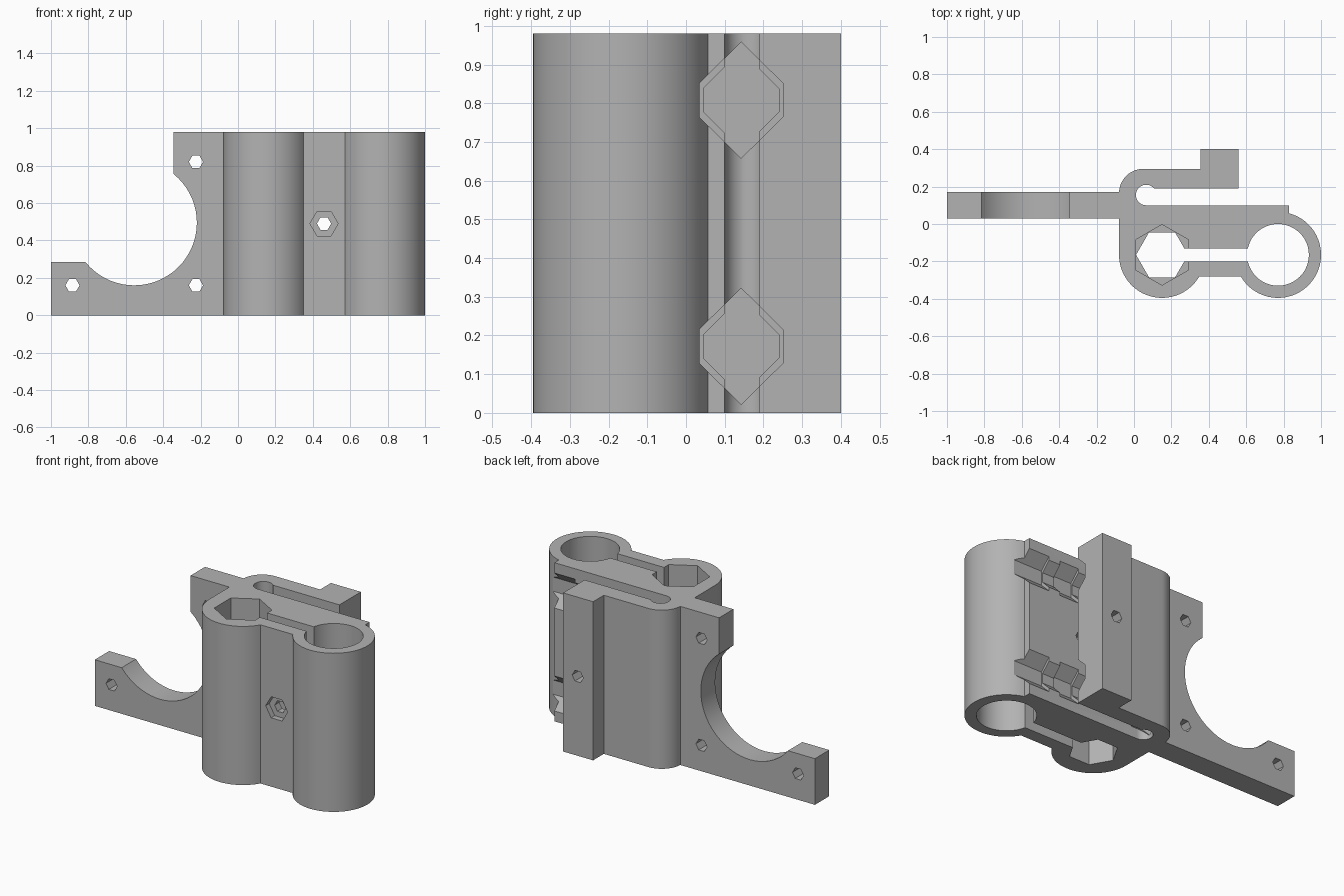
import bpy, bmesh
from math import radians, cos, sin

default = bpy.data.objects.get("Cube")
if default:
    bpy.data.objects.remove(default, do_unlink=True)

grey = bpy.data.materials.new("plain_grey")
grey.use_nodes = True
grey.diffuse_color = (0.45, 0.45, 0.45, 1)
grey.node_tree.nodes["Principled BSDF"].inputs["Base Color"].default_value = (0.45, 0.45, 0.45, 1)

H = 0.98        # overall height
MID = H / 2


def arc(cx, cy, r, start, end, steps=32):
    """Points along an arc, angles in degrees."""
    angles = [radians(start + (end - start) * i / steps) for i in range(steps + 1)]
    return [(cx + r * cos(a), cy + r * sin(a)) for a in angles]


def ring(cx, cy, r, sides, turn=0):
    return arc(cx, cy, r, turn, turn + 360, sides)[:-1]


def rect(x0, y0, x1, y1):
    return [(x0, y0), (x1, y0), (x1, y1), (x0, y1)]


def prism(name, outline, lo, hi, axis="z"):
    """Extrude a closed outline along an axis."""
    place = {"x": lambda a, b, t: (t, a, b),
             "y": lambda a, b, t: (a, t, b),
             "z": lambda a, b, t: (a, b, t)}[axis]
    bm = bmesh.new()
    low = [bm.verts.new(place(a, b, lo)) for a, b in outline]
    high = [bm.verts.new(place(a, b, hi)) for a, b in outline]
    bm.faces.new(low)
    bm.faces.new(high)
    n = len(outline)
    for i in range(n):
        j = (i + 1) % n
        bm.faces.new((low[i], low[j], high[j], high[i]))
    bmesh.ops.recalc_face_normals(bm, faces=bm.faces)
    mesh = bpy.data.meshes.new(name)
    bm.to_mesh(mesh)
    bm.free()
    mesh.materials.append(grey)
    obj = bpy.data.objects.new(name, mesh)
    bpy.context.collection.objects.link(obj)
    return obj


def combine(target, tool, operation="DIFFERENCE"):
    bpy.context.view_layer.objects.active = target
    mod = target.modifiers.new("combine", "BOOLEAN")
    mod.operation = operation
    mod.solver = "EXACT"
    mod.object = tool
    bpy.ops.object.modifier_apply(modifier=mod.name)
    bpy.data.objects.remove(tool, do_unlink=True)


# Main body: two round barrels, connecting bar, and folded-back clamp arm
profile = arc(0.15, -0.165, 0.23, 180, 330)
profile += arc(0.77, -0.165, 0.23, 210, 435, 48)
profile += [(0.83, 0.10)]
profile += arc(0.065, 0.155, 0.055, 270, 40, 20)
profile += [(0.56, 0.19), (0.56, 0.40), (0.355, 0.40), (0.355, 0.295)]
profile += arc(0.05, 0.165, 0.13, 90, 180, 16)
body = prism("rod_holder_body", profile, 0, H)

# Mounting plate with a large round cutout and three screw holes
plate = prism("mounting_plate", [(-1, 0), (-0.03, 0), (-0.03, H), (-0.345, H),
                                 (-0.345, 0.285), (-1, 0.285)], 0.03, 0.17, "y")
combine(plate, prism("round_cutter", ring(-0.555, 0.495, 0.335, 64), -0.1, 0.3, "y"))
for x, z in ((-0.885, 0.16), (-0.225, 0.16), (-0.225, 0.82)):
    combine(plate, prism("screw_cutter", ring(x, z, 0.038, 6), -0.1, 0.3, "y"))
combine(body, plate, "UNION")

# Smooth rod bore, hexagonal bore with nut trap, and the slot joining them
combine(body, prism("bore_cutter", ring(0.77, -0.165, 0.165, 48), -0.1, H + 0.1))
combine(body, prism("hex_cutter", ring(0.15, -0.165, 0.139, 6), -0.1, H + 0.1))
combine(body, prism("nut_cutter", ring(0.15, -0.165, 0.162, 6, 30), MID, H + 0.1))
combine(body, prism("slot_cutter", rect(0.2, -0.20, 0.7, -0.13), -0.1, H + 0.1))

# Clamp screw hole with a shallow hexagonal recess at the front
combine(body, prism("clamp_cutter", ring(0.46, MID, 0.038, 6), -0.5, 0.5, "y"))
combine(body, prism("recess_cutter", ring(0.46, MID, 0.075, 6), -0.5, -0.245, "y"))


# Pointed hexagonal sockets running across the clamp slot
def socket(z, half, flat, tip, lo, hi):
    y = 0.1425
    outline = [(y, z + tip), (y + half, z + flat), (y + half, z - flat),
               (y, z - tip), (y - half, z - flat), (y - half, z + flat)]
    combine(body, prism("socket_cutter", outline, lo, hi, "x"))


for z in (0.172, 0.808):
    socket(z, 0.0975, 0.03, 0.128, 0.05, 0.95)
    for lo, hi in ((0.0, 0.10), (0.48, 0.61), (0.69, 1.1)):
        socket(z, 0.1075, 0.044, 0.15, lo, hi)

# Smooth the barrels while keeping hard edges
bpy.ops.object.select_all(action="DESELECT")
body.select_set(True)
bpy.context.view_layer.objects.active = body
bpy.ops.object.shade_smooth_by_angle(angle=radians(30))
